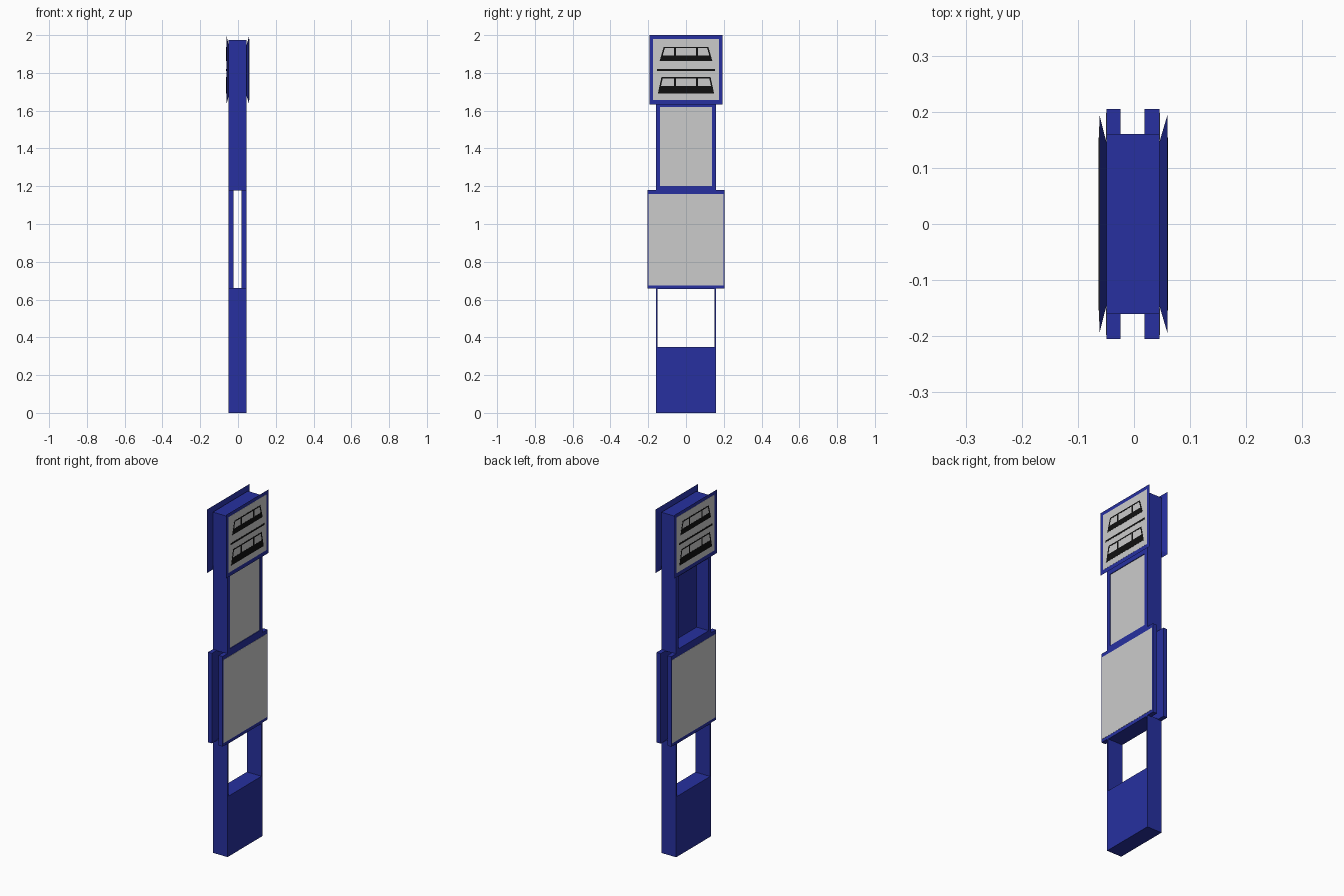
import bpy, bmesh

if "Cube" in bpy.data.objects:
    bpy.data.objects.remove(bpy.data.objects["Cube"])


def material(name, color):
    m = bpy.data.materials.new(name)
    m.diffuse_color = color
    m.use_nodes = True
    m.node_tree.nodes["Principled BSDF"].inputs["Base Color"].default_value = m.diffuse_color
    return m


BLUE = material("blue_paint", (0.02, 0.03, 0.35, 1))
BLACK = material("black_print", (0.005, 0.005, 0.005, 1))
X0, X1 = -0.049, 0.045      # column faces
CX = (X0 + X1) / 2


def loft(name, ring_a, ring_b, mat=None):
    """Closed solid between two matching rings of points."""
    bm = bmesh.new()
    a = [bm.verts.new(p) for p in ring_a]
    b = [bm.verts.new(p) for p in ring_b]
    bm.faces.new(a)
    bm.faces.new(b[::-1])
    for i in range(len(a)):
        j = (i + 1) % len(a)
        bm.faces.new((a[i], b[i], b[j], a[j]))
    bmesh.ops.recalc_face_normals(bm, faces=bm.faces)
    mesh = bpy.data.meshes.new(name)
    bm.to_mesh(mesh)
    bm.free()
    if mat:
        mesh.materials.append(mat)
    ob = bpy.data.objects.new(name, mesh)
    bpy.context.collection.objects.link(ob)
    return ob


def ring(x, pts):
    return [(x, y, z) for y, z in pts]


def rect(y0, y1, z0, z1):
    return [(y0, z0), (y1, z0), (y1, z1), (y0, z1)]


def prism(name, x0, x1, pts, mat=None):
    return loft(name, ring(x0, pts), ring(x1, pts), mat)


def box(name, x0, x1, y0, y1, z0, z1, mat=None):
    return prism(name, x0, x1, rect(y0, y1, z0, z1), mat)


# Lower column: solid foot, two thin uprights and a closing plate
box("foot", X0, X1, -0.16, 0.16, 0, 0.35, BLUE)
for side in (-1, 1):
    y = sorted((side * 0.151, side * 0.16))
    box("lower_upright", X0, X1, *y, 0.35, 0.66, BLUE)
box("lower_cap", X0, X1, -0.16, 0.16, 0.655, 0.662, BLUE)

# Middle: two separate boards with grey faces, open between them
for name, xa, xb, xf, s in (("left", X0, -0.024, X0, -1), ("right", 0.0185, X1, X1, 1)):
    box(name + "_board", xa, xb, -0.205, 0.205, 0.658, 1.18, BLUE)
    f = sorted((xf - s * 0.002, xf + s * 0.001))
    box(name + "_board_face", *f, -0.198, 0.198, 0.675, 1.158)

# Upper column: recessed on the left, grey panel on the right
box("upper_sill", X0, X1, -0.16, 0.16, 1.178, 1.2, BLUE)
for side in (-1, 1):
    y = sorted((side * 0.138, side * 0.16))
    box("upper_upright", X0, X1, *y, 1.2, 1.62, BLUE)
box("panel_backing", 0.028, 0.035, -0.138, 0.138, 1.2, 1.62, BLUE)
box("upper_panel", 0.035, 0.041, -0.138, 0.138, 1.2, 1.62)
box("head", X0, X1, -0.16, 0.16, 1.62, 1.975, BLUE)


def pictogram(x0, x1, z0, z1, z2, bottom, top):
    """Flat vehicle shape: lower body, roof line and four slanted pillars."""
    def half(z):
        return bottom + (top - bottom) * (z - z0) / (z2 - z0)

    def band(za, zb):
        a, b = half(za), half(zb)
        return [(-a, za), (a, za), (b, zb), (-b, zb)]
    prism("vehicle_body", x0, x1, band(z0, z1), BLACK)
    prism("vehicle_roof", x0, x1, band(z2 - 0.007, z2), BLACK)
    for s in (-1, 1):
        a, b = half(z1), half(z2 - 0.007)
        prism("end_pillar", x0, x1, [(s * a, z1), (s * (a - 0.008), z1),
              (s * (b - 0.008), z2 - 0.007), (s * b, z2 - 0.007)], BLACK)
        y = sorted((s * 0.052, s * 0.063))
        box("middle_pillar", x0, x1, *y, z1, z2 - 0.007, BLACK)


# Flared signs on both faces of the head
for s in (-1, 1):
    inner, outer = CX + s * 0.047, CX + 0.001 + s * 0.0605
    loft("sign_case", ring(inner, rect(-0.145, 0.145, 1.68, 1.945)),
         ring(outer, rect(-0.194, 0.194, 1.632, 2.0)), BLUE)
    box("sign_face", *sorted((outer - s * 0.001, outer + s * 0.0006)),
        -0.174, 0.174, 1.656, 1.979)
    px = sorted((outer, outer + s * 0.0014))
    pictogram(*px, 1.862, 1.893, 1.938, 0.14, 0.118)
    box("sign_divider", *px, -0.154, 0.154, 1.81, 1.82, BLACK)
    pictogram(*px, 1.69, 1.73, 1.778, 0.149, 0.13)
